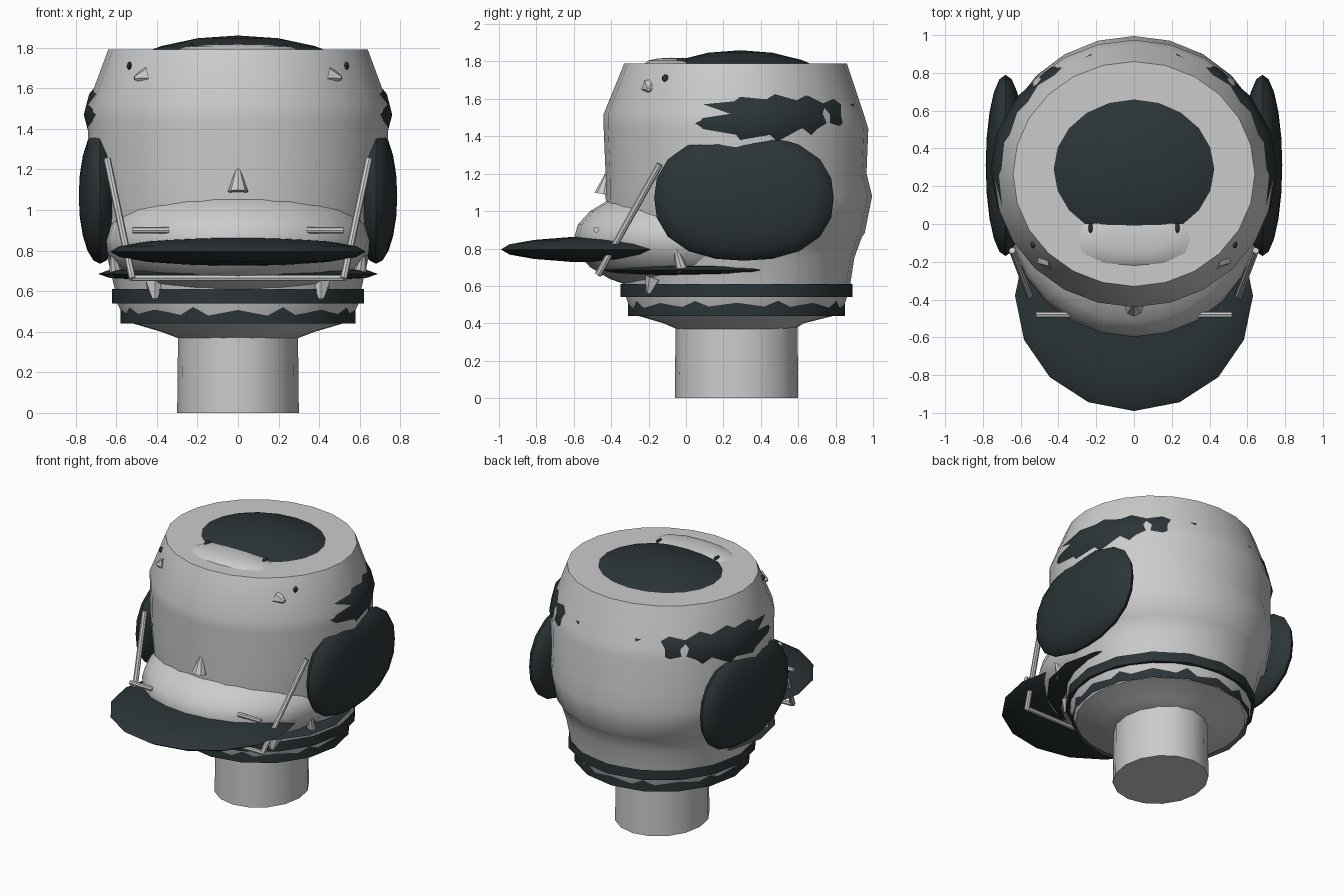
import bpy, bmesh, math
from mathutils import Vector, Matrix

if "Cube" in bpy.data.objects:
    bpy.data.objects.remove(bpy.data.objects["Cube"])

dark = bpy.data.materials.new("dark_slate")
dark.diffuse_color = (0.025, 0.035, 0.039, 1)
dark.use_nodes = True
dark.node_tree.nodes["Principled BSDF"].inputs["Base Color"].default_value = dark.diffuse_color


def finish(name, bm, mat=None, angle=40):
    bmesh.ops.recalc_face_normals(bm, faces=bm.faces)
    me = bpy.data.meshes.new(name)
    bm.to_mesh(me)
    bm.free()
    ob = bpy.data.objects.new(name, me)
    bpy.context.collection.objects.link(ob)
    if mat:
        me.materials.append(mat)
    bpy.context.view_layer.objects.active = ob
    ob.select_set(True)
    bpy.ops.object.shade_smooth_by_angle(angle=math.radians(angle))
    ob.select_set(False)
    return ob


def loft(name, rings, n, mat=None, caps=True, turn=0.0):
    """Stack of elliptical rings: (z, half width, front y, back y)."""
    bm = bmesh.new()
    loops = []
    for z, rx, yf, yb in rings:
        cy, ry = (yf + yb) / 2, (yb - yf) / 2
        angles = [2 * math.pi * (i + turn) / n for i in range(n)]
        loops.append([bm.verts.new((rx * math.sin(a), cy - ry * math.cos(a), z)) for a in angles])
    for a, b in zip(loops, loops[1:]):
        for i in range(n):
            j = (i + 1) % n
            bm.faces.new((a[i], a[j], b[j], b[i]))
    if caps:
        bm.faces.new(loops[0])
        bm.faces.new(loops[-1])
    return finish(name, bm, mat)


def blob(name, loc, radii, mat=None, seg=16, rings=10, axis='Z', power=2.0):
    """Ellipsoid; power above 2 squares its outline around the axis."""
    bm = bmesh.new()
    bmesh.ops.create_uvsphere(bm, u_segments=seg, v_segments=rings, radius=1)
    for v in bm.verts:
        r = math.hypot(v.co.x, v.co.y)
        if r > 1e-4:
            p = (abs(v.co.x / r) ** power + abs(v.co.y / r) ** power) ** (1 / power)
            v.co.x, v.co.y = v.co.x / p, v.co.y / p
        if axis == 'X':
            v.co = Vector((v.co.z, v.co.x, v.co.y))
        v.co = Vector(loc) + Vector([c * s for c, s in zip(v.co, radii)])
    return finish(name, bm, mat)


def rod(name, a, b, r1, r2=None, mat=None, n=8):
    a, b = Vector(a), Vector(b)
    d = b - a
    bm = bmesh.new()
    bmesh.ops.create_cone(bm, cap_ends=True, segments=n, radius1=r1,
                          radius2=r1 if r2 is None else r2, depth=d.length)
    m = Matrix.Translation((a + b) / 2) @ Vector((0, 0, 1)).rotation_difference(d).to_matrix().to_4x4()
    bmesh.ops.transform(bm, matrix=m, verts=bm.verts)
    return finish(name, bm, mat)


# neck and flat-topped head
loft("neck", [(0, .30, -.06, .60), (.45, .295, -.055, .595)], 16)
loft("head", [(.37, .30, -.05, .58), (.40, .38, -.12, .63), (.45, .55, -.29, .83),
              (.55, .60, -.325, .865), (.62, .61, -.34, .88), (.75, .64, -.36, .90),
              (.86, .67, -.40, .94), (.88, .70, -.42, .955), (1.08, .73, -.43, .995),
              (1.20, .74, -.43, .965), (1.44, .74, -.44, .975), (1.52, .74, -.44, .95),
              (1.79, .64, -.33, .86)], 24)

# muzzle and nose
blob("muzzle", (0, .05, .85), (.66, .65, .30), seg=24, rings=12)
rod("nose", (0, -.44, 1.09), (0, -.42, 1.20), .05, .012)

# hair mass breaking through the top and sides, with a pale front plate
blob("hair", (0, .29, 1.47), (.76, .66, .39), dark, seg=20, rings=12)
blob("crown_plate", (0, -.08, 1.79), (.30, .14, .03), seg=12, rings=6, power=2.4)

# cap brim and thin lower brim
blob("upper_brim", (0, -.38, .795), (.63, .61, .072), dark, seg=16, rings=8)
blob("lower_brim", (0, .13, .685), (.69, .61, .048), dark, seg=16, rings=8)

# collar bands
loft("collar_lower", [(.44, .58, -.31, .85), (.54, .58, -.31, .85)], 16, dark, caps=False)
loft("collar_upper", [(.54, .62, -.35, .89), (.61, .62, -.35, .89)], 16, dark, caps=False)
loft("collar_step", [(.54, .58, -.31, .85), (.541, .62, -.35, .89)], 16, dark, caps=False)

# chin bar
rod("chin_bar", (-.52, -.46, .665), (.52, -.46, .665), .016)

for side, s in (("left", -1), ("right", 1)):
    blob(side + "_ear_pad", (s * .68, .31, 1.07), (.105, .48, .335), dark,
         seg=20, rings=10, axis='X', power=2.35)
    rod(side + "_strap", (s * .645, -.14, 1.25), (s * .52, -.47, .66), .018)
    rod(side + "_whisker", (s * .34, -.48, .90), (s * .52, -.48, .90), .016)
    blob(side + "_eye", (s * .535, -.11, 1.71), (.012, .02, .02), dark, seg=8, rings=6)
    rod(side + "_cheek_stud", (s * .45, -.19, 1.66), (s * .51, -.20, 1.65), .05, .01, n=6)
    blob(side + "_crown_dot", (s * .23, -.02, 1.808), (.012, .03, .012), dark, seg=8, rings=6)
    rod(side + "_hinge_stud", (s * .60, -.02, .68), (s * .62, -.06, .82), .035, .01)
    rod(side + "_collar_stud", (s * .41, -.17, .64), (s * .41, -.20, .56), .05, .015, n=6)
